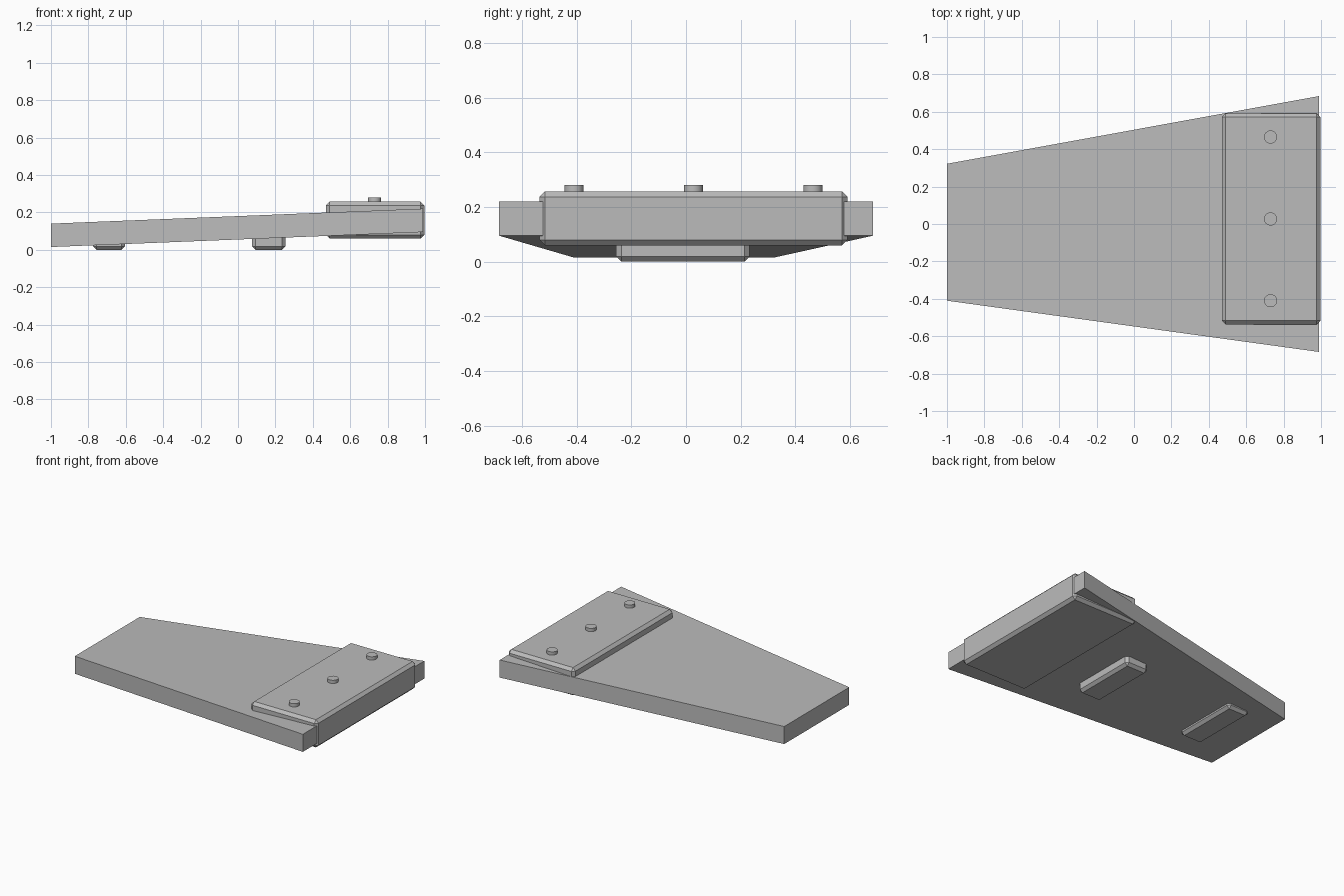
import bpy, bmesh
from math import radians
from mathutils import Matrix

if "Cube" in bpy.data.objects:
    bpy.data.objects.remove(bpy.data.objects["Cube"])

grey = bpy.data.materials.new("plain_grey")
grey.diffuse_color = (0.5, 0.5, 0.5, 1)
grey.use_nodes = True
grey.node_tree.nodes["Principled BSDF"].inputs["Base Color"].default_value = grey.diffuse_color


def finish(name, bm):
    bmesh.ops.recalc_face_normals(bm, faces=bm.faces)
    mesh = bpy.data.meshes.new(name)
    bm.to_mesh(mesh)
    bm.free()
    mesh.materials.append(grey)
    obj = bpy.data.objects.new(name, mesh)
    bpy.context.collection.objects.link(obj)
    return obj


def chamfered_box(name, lo, hi, chamfer):
    bm = bmesh.new()
    size = [b - a for a, b in zip(lo, hi)]
    mid = [(a + b) / 2 for a, b in zip(lo, hi)]
    bmesh.ops.create_cube(bm, size=1, matrix=Matrix.Translation(mid) @ Matrix.Diagonal((*size, 1)))
    bmesh.ops.bevel(bm, geom=bm.edges[:], offset=chamfer, segments=1,
                    affect='EDGES', clamp_overlap=True)
    return finish(name, bm)


# Sloping, tapered board: outline extruded straight up
THICK = 0.125
outline = [(-1, -0.41, 0.015), (0.99, -0.684, 0.095),
           (0.99, 0.684, 0.095), (-1, 0.322, 0.015)]
bm = bmesh.new()
base = bm.faces.new([bm.verts.new(p) for p in outline])
ext = bmesh.ops.extrude_face_region(bm, geom=[base], use_keep_orig=True)
top = [g for g in ext["geom"] if isinstance(g, bmesh.types.BMVert)]
bmesh.ops.translate(bm, verts=top, vec=(0, 0, THICK))
finish("board", bm)

# Chamfered block through the wide end
chamfered_box("end_block", (0.47, -0.537, 0.06), (0.997, 0.592, 0.257), 0.02)

# Two feet, their tops sunk into the board
chamfered_box("low_foot", (-0.775, -0.256, 0), (-0.603, 0.233, 0.08), 0.019)
chamfered_box("high_foot", (0.075, -0.256, 0), (0.255, 0.233, 0.12), 0.019)

# Round pegs on the block
for i, y in enumerate((-0.41, 0.027, 0.465)):
    bm = bmesh.new()
    bmesh.ops.create_cone(bm, cap_ends=True, segments=24, radius1=0.035, radius2=0.035,
                          depth=0.05, matrix=Matrix.Translation((0.73, y, 0.255)))
    peg = finish(f"peg_{i + 1}", bm)
    bpy.ops.object.select_all(action='DESELECT')
    peg.select_set(True)
    bpy.context.view_layer.objects.active = peg
    bpy.ops.object.shade_smooth_by_angle(angle=radians(30))
